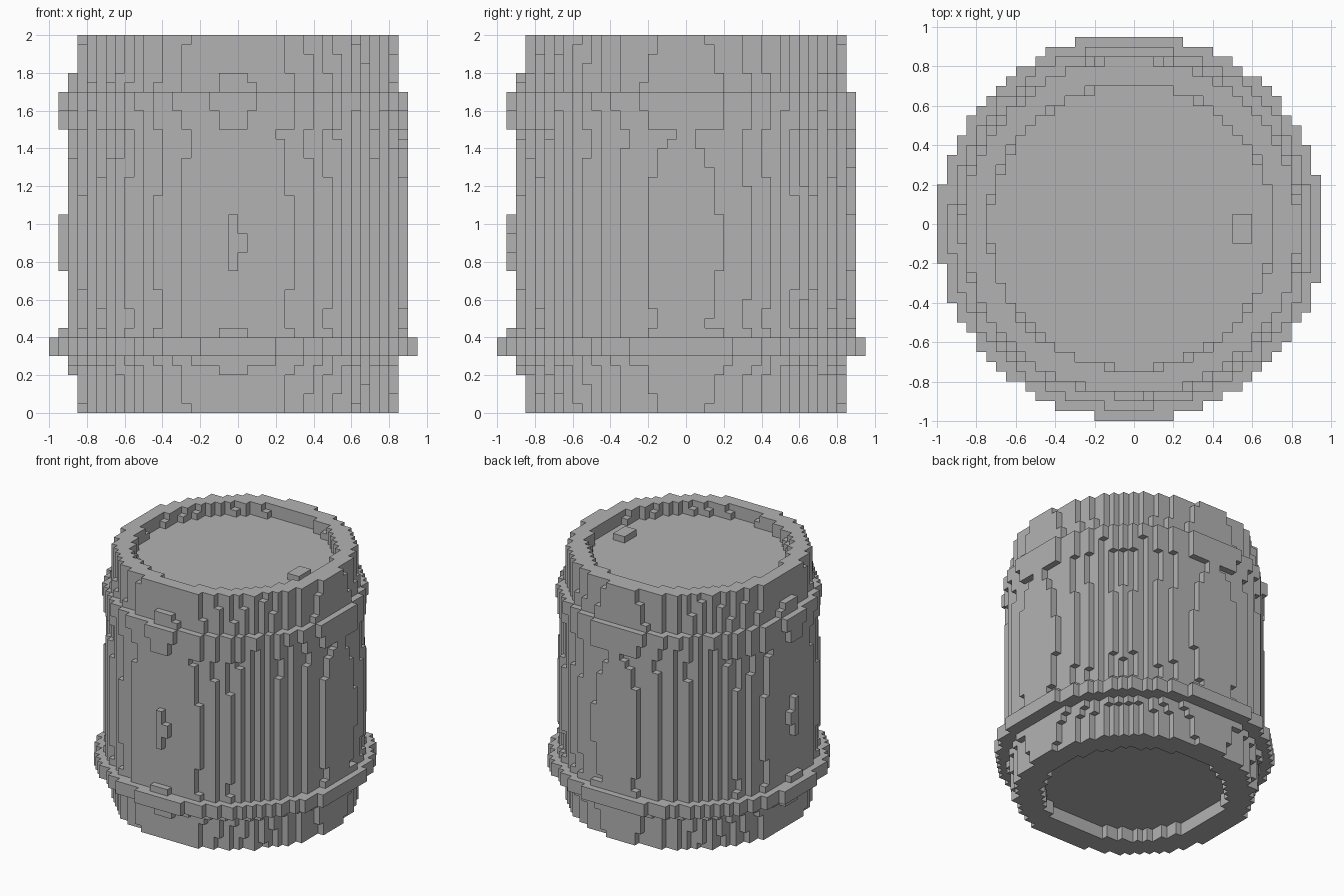
import bpy
from math import hypot

STEP = 0.05                      # edge of one cube
HALF, LAYERS = 20, 40            # grid half width and number of layers
OFFSET = 0.015                   # slight off-centre shift of the round outline

if "Cube" in bpy.data.objects:
    bpy.data.objects.remove(bpy.data.objects["Cube"], do_unlink=True)

grey = bpy.data.materials.new("plain grey")
grey.use_nodes = True
grey.diffuse_color = (0.45, 0.45, 0.45, 1)
grey.node_tree.nodes["Principled BSDF"].inputs["Base Color"].default_value = grey.diffuse_color


def body_radius(z):
    """Bulged middle, flared collars beside the hoops, tapered ends."""
    if 0.45 < z < 1.5:
        return 0.911 - 0.06 * (z - 0.9) ** 2
    if 0.3 < z < 1.7:
        return 0.912
    if 0.25 < z < 0.3:
        return 0.886
    return 0.847 + 0.07 * min(z, 2 - z)


def recess_radius(z):
    """Sunken lid at the top and sunken base at the bottom."""
    if z > 1.95:
        return 0.725
    if z > 1.9:
        return 0.717
    return 0.66 if z < 0.1 else 0


def part_at(x, y, z):
    """Name of the part that fills a point, or None."""
    r = hypot(x + OFFSET, y + OFFSET)
    if r < recess_radius(z):
        in_bung = 0.5 < x < 0.6 and -0.1 < y < 0.05 and 1.9 < z < 1.95
        return "lid_bung" if in_bung else None
    if r < body_radius(z):
        return "barrel_body"
    if 0.3 < z < 0.4 and r < 0.98:
        return "lower_hoop"
    if 1.6 < z < 1.7 and r < 0.92:
        return "upper_hoop"
    return None


# Fill the grid
cells = {}
for i in range(-HALF, HALF):
    for j in range(-HALF, HALF):
        for k in range(LAYERS):
            part = part_at(*((n + 0.5) * STEP for n in (i, j, k)))
            if part:
                cells[i, j, k] = part


def cube_side(cell, axis, side):
    """Four corners of one cube side, wound to face outwards."""
    u, v = (axis + 1) % 3, (axis + 2) % 3
    corners = []
    for du, dv in ((0, 0), (1, 0), (1, 1), (0, 1)):
        c = list(cell)
        c[axis] += side
        c[u] += du
        c[v] += dv
        corners.append(tuple(c))
    return corners if side else corners[::-1]


def build_part(name):
    """Skin the cubes of one part, leaving out sides that touch another cube."""
    index, faces = {}, []
    for cell, part in cells.items():
        if part != name:
            continue
        for axis in range(3):
            for side in (0, 1):
                beside = list(cell)
                beside[axis] += 2 * side - 1
                if tuple(beside) not in cells:
                    faces.append([index.setdefault(c, len(index))
                                  for c in cube_side(cell, axis, side)])
    mesh = bpy.data.meshes.new(name)
    mesh.from_pydata([[n * STEP for n in c] for c in index], [], faces)
    mesh.materials.append(grey)
    mesh.update()
    bpy.context.collection.objects.link(bpy.data.objects.new(name, mesh))


for part_name in ("barrel_body", "lower_hoop", "upper_hoop", "lid_bung"):
    build_part(part_name)
